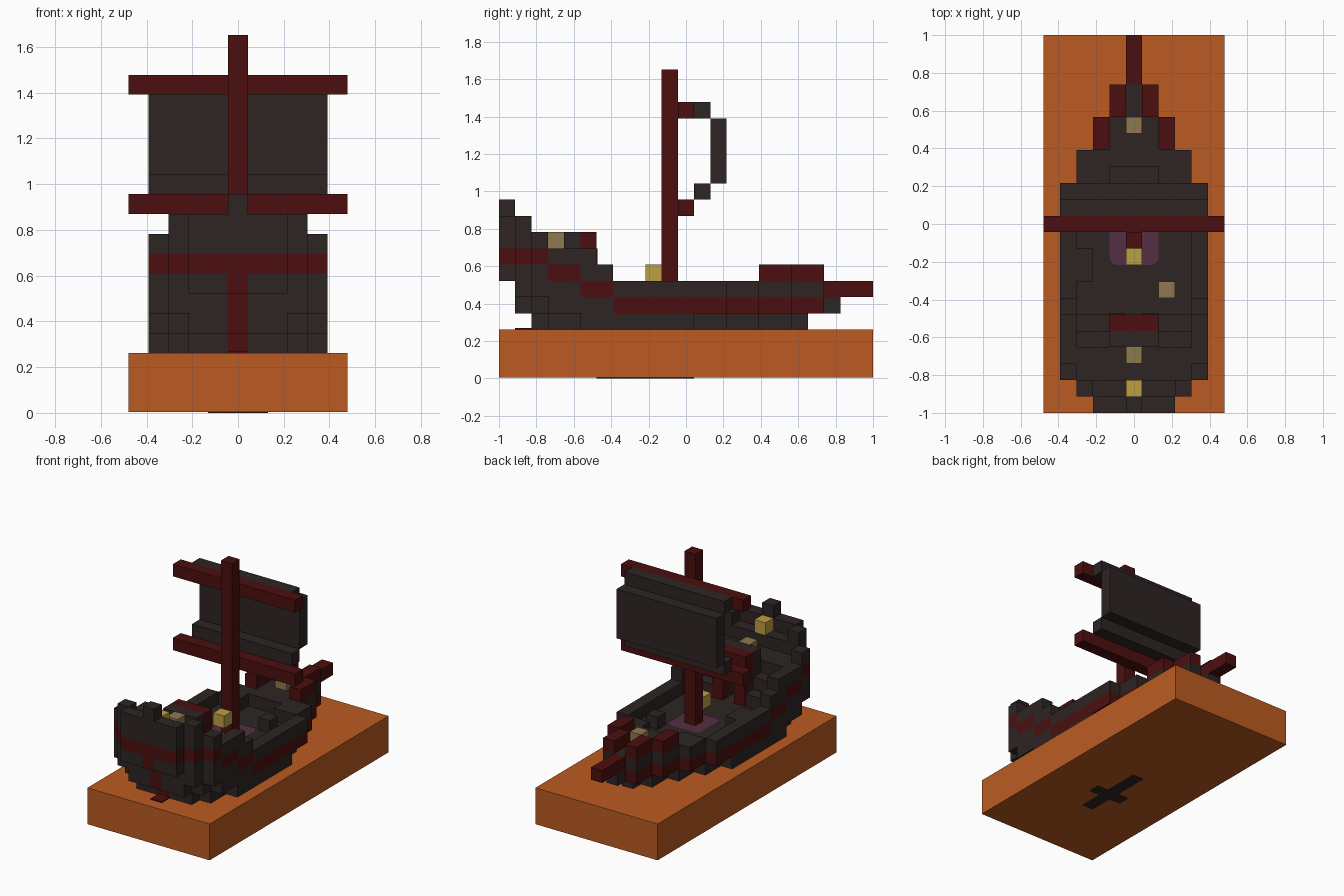
import bpy, bmesh
from math import pi, cos, sin
from mathutils import Vector

cube = bpy.data.objects.get("Cube")
if cube:
    bpy.data.objects.remove(cube, do_unlink=True)

U = 2 / 23          # size of one block; blocks are counted x -5..5, y 0..22, z 0..18


def material(name, rgb):
    m = bpy.data.materials.new(name)
    m.use_nodes = True
    m.diffuse_color = (*rgb, 1)
    m.node_tree.nodes["Principled BSDF"].inputs["Base Color"].default_value = (*rgb, 1)
    return m


DARK = material("dark_wood", (0.026, 0.018, 0.017))
RED = material("deep_red_wood", (0.072, 0.0045, 0.0045))
ORANGE = material("orange_base", (0.50, 0.105, 0.016))
GOLD = material("lantern_gold", (0.515, 0.342, 0.058))
TAN = material("lantern_tan", (0.275, 0.188, 0.078))
PURPLE = material("purple_rug", (0.091, 0.028, 0.054))


def point(x, j, z):
    return Vector(((x - 0.5) * U, j * U - 1, z * U))


def finish(name, bm, mats):
    me = bpy.data.meshes.new(name)
    bm.to_mesh(me)
    bm.free()
    for m in mats:
        me.materials.append(m)
    ob = bpy.data.objects.new(name, me)
    bpy.context.collection.objects.link(ob)
    return ob


def block(name, mat, xs, js, zs):
    """Box covering inclusive block ranges."""
    lo = point(xs[0], js[0], zs[0])
    hi = point(xs[1] + 1, js[1] + 1, zs[1] + 1)
    bm = bmesh.new()
    bmesh.ops.create_cube(bm, size=1)
    for v in bm.verts:
        v.co = Vector(((lo[i] + hi[i]) / 2 + v.co[i] * (hi[i] - lo[i]) for i in range(3)))
    return finish(name, bm, [mat])


# Half width of each hull layer, given as runs that start at a block row
WIDTHS = {
    3: {2: 2, 3: 3, 5: 4, 12: 3, 14: 2, 16: 1, 18: 0, 19: -1},
    4: {1: 2, 2: 3, 3: 4, 14: 3, 16: 2, 18: 1, 20: 0, 21: -1},
    5: {1: 3, 2: 4, 14: 3, 16: 2, 18: 1, 20: -1},
}
STERN = {0: 2, 1: 3, 2: 4, 7: -1}


def width(z, j):
    w = -1
    for start, value in WIDTHS.get(z, STERN).items():
        if j >= start:
            w = value
    return w


def solid(x, j, z):
    a, w = abs(x), width(z, j)
    if a > w:
        return False
    if z <= 4:
        return True
    if z <= 6 and x == 0 and j in (4, 5):       # cabin doorway
        return False
    if z == 5:                                  # bulwark, cabin and foredeck
        return a == w or j <= 5 or j >= 15 or (j == 14 and a >= 2)
    if z == 6:
        return j <= 4 or a == 4 or (j == 5 and a <= 1)
    if z == 7:                                  # poop deck
        return j <= 3 or (j == 4 and a <= 1) or (a == 4 and j <= 5)
    if z == 8:
        return j <= 1 or (a == 4 and j == 2) or (a <= 1 and j == 4)
    if z == 9:
        return j == 0 or (j == 1 and a == 3)
    return z == 10 and j == 0 and a == 0


def is_red(x, j, z):
    """Swept red stripe around the hull and the stern post."""
    outer = abs(x) == width(z, j)
    if x == 0 and z < 7 and j <= 2:
        return True
    return ((z == 4 and 7 <= j <= 19 and outer) or (z == 5 and j in (5, 6) and outer)
            or (z == 6 and j in (3, 4) and outer) or (z == 7 and j <= 2 and (outer or j == 0)))


# Hull: only the exposed faces of the blocks
cells = {(x, j, z) for x in range(-4, 5) for j in range(23) for z in range(3, 11) if solid(x, j, z)}
bm = bmesh.new()
for c in sorted(cells):
    for axis in range(3):
        for side in (0, 1):
            near = list(c)
            near[axis] += 2 * side - 1
            if tuple(near) in cells:
                continue
            b, d = (axis + 1) % 3, (axis + 2) % 3
            corners = []
            for s, t in ((0, 0), (1, 0), (1, 1), (0, 1)):
                p = list(c)
                p[axis] += side
                p[b] += s
                p[d] += t
                corners.append(bm.verts.new(point(*p)))
            face = bm.faces.new(corners if side else corners[::-1])
            face.material_index = int(is_red(*c))
bmesh.ops.remove_doubles(bm, verts=bm.verts, dist=0.001)
finish("hull", bm, [DARK, RED])

# Base slab with a dark cross inlaid underneath
base = block("base", ORANGE, (-5, 5), (0, 22), (0, 2))
for v in base.data.vertices:
    v.co.z = max(v.co.z, 0.004)
for name, xs, js in (("base_cross_long", (0, 0), (6, 11)), ("base_cross_short", (-1, 1), (8, 8))):
    plate = block(name, DARK, xs, js, (0, 0))
    for v in plate.data.vertices:
        v.co.z = min(v.co.z, 0.006)

# Rudder foot lying on the base
foot = block("rudder_foot", RED, (0, 0), (1, 1), (3, 3))
for v in foot.data.vertices:
    v.co.z = min(v.co.z, 3 * U + 0.008)

# Mast, yards and billowing sail
block("mast", RED, (0, 0), (10, 10), (5, 18))
for name, z in (("lower", 10), ("upper", 16)):
    block(name + "_yard", RED, (-5, 5), (11, 11), (z, z))
block("sail_top", DARK, (-4, 4), (12, 12), (16, 16))
block("sail_middle", DARK, (-4, 4), (13, 13), (12, 15))
block("sail_bottom", DARK, (-4, 4), (12, 12), (11, 11))

# Bow rails and bowsprit
for side, s in (("left", 1), ("right", -1)):
    block(side + "_rear_bow_rail", RED, (2 * s, 2 * s), (16, 17), (6, 6))
    block(side + "_front_bow_rail", RED, (s, s), (18, 19), (6, 6))
    post = block(side + "_cabin_post", RED, (s, s), (5, 5), (5, 7))
    for v in post.data.vertices:                # stands just proud of the cabin wall
        v.co.y += 0.004
block("bowsprit", RED, (0, 0), (20, 22), (5, 5))
block("cabin_beam", RED, (-1, 1), (5, 5), (8, 8))

# Crates on the main deck
block("side_crate", DARK, (-3, -3), (8, 9), (5, 5))
block("front_crate", DARK, (2, 2), (12, 12), (5, 5))

# Lanterns
for name, mat, x, j, z in (("mast_lantern", GOLD, 0, 9, 6), ("stern_lantern", GOLD, 0, 1, 9),
                           ("poop_lantern", TAN, 0, 3, 8), ("bow_lantern", TAN, 0, 17, 6),
                           ("deck_lantern", TAN, 2, 7, 5)):
    block(name, mat, (x, x), (j, j), (z, z))

# Rounded rug around the mast
bm = bmesh.new()
centre, r = point(0.5, 10.5, 5), 0.5 * U
ring = []
for k, (sx, sy) in enumerate(((1, 1), (-1, 1), (-1, -1), (1, -1))):
    for i in range(5):
        a = (k + i / 4) * pi / 2
        ring.append(bm.verts.new(centre + Vector((sx * U + r * cos(a), sy * U + r * sin(a), 0.006))))
bm.faces.new(ring)
finish("rug", bm, [PURPLE])
